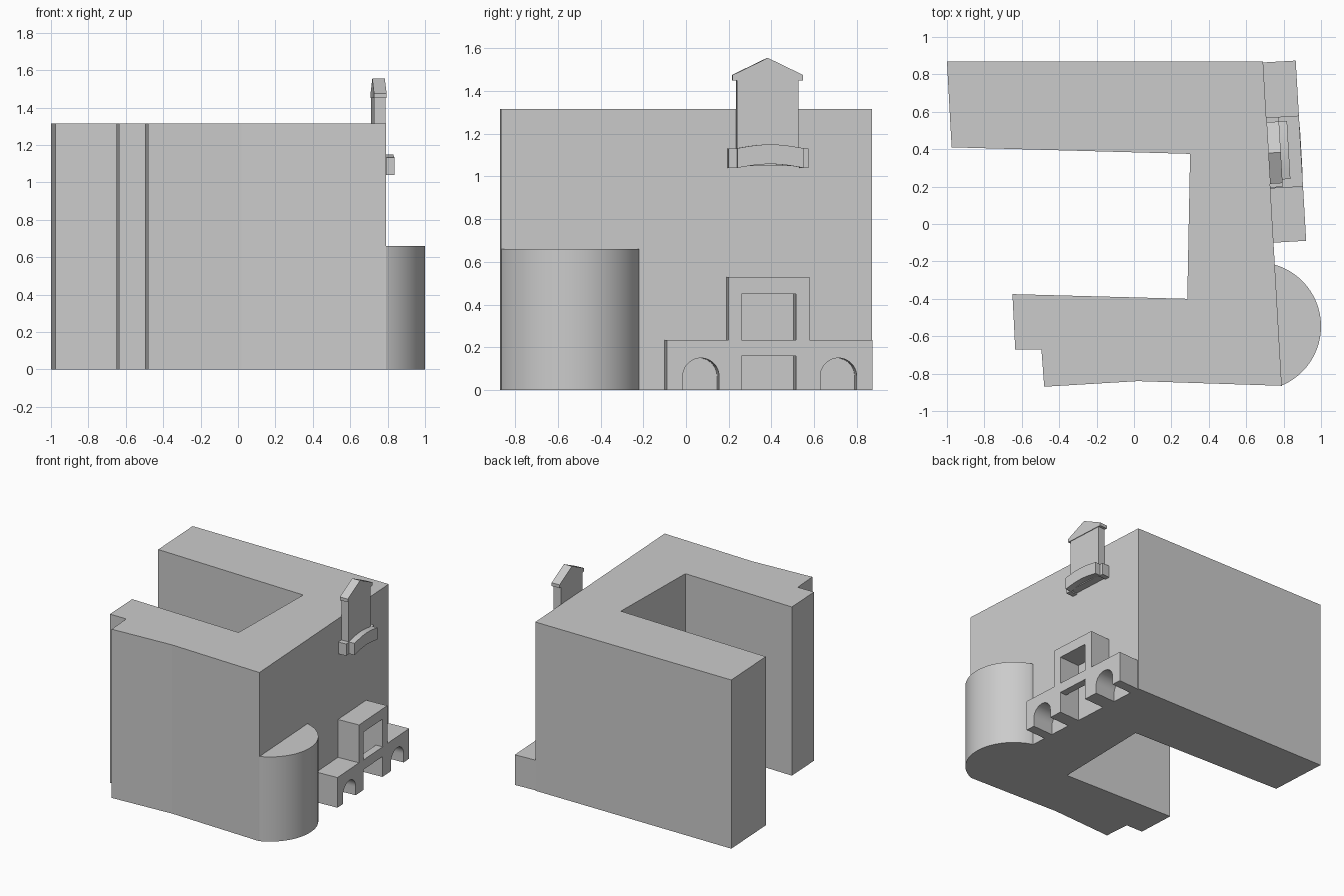
import bpy
import bmesh
import math
from mathutils import Matrix

cube = bpy.data.objects.get("Cube")
if cube:
    bpy.data.objects.remove(cube, do_unlink=True)

# One plain grey for everything
grey = bpy.data.materials.new("plain_grey")
grey.use_nodes = True
colour = (0.6, 0.6, 0.6, 1.0)
grey.diffuse_color = colour
grey.node_tree.nodes["Principled BSDF"].inputs["Base Color"].default_value = colour

# Frame of the slanted right-hand wall: local x points outward, local y runs along it
WALL = Matrix.Translation((0.74, 0, 0)) @ Matrix.Rotation(math.atan(0.058), 4, "Z")


def prism(name, outline, low, high, on_wall=False, smooth=False):
    """Extrude an outline: upward from a plan, or outward from the slanted wall."""
    bm = bmesh.new()
    if on_wall:
        verts = [bm.verts.new((low, u, z)) for u, z in outline]
        step = (high - low, 0, 0)
    else:
        verts = [bm.verts.new((x, y, low)) for x, y in outline]
        step = (0, 0, high - low)
    base = bm.faces.new(verts)
    grown = bmesh.ops.extrude_face_region(bm, geom=[base], use_keep_orig=True)["geom"]
    bmesh.ops.translate(bm, vec=step, verts=[g for g in grown if isinstance(g, bmesh.types.BMVert)])
    bmesh.ops.recalc_face_normals(bm, faces=bm.faces)
    mesh = bpy.data.meshes.new(name)
    bm.to_mesh(mesh)
    bm.free()
    mesh.materials.append(grey)
    obj = bpy.data.objects.new(name, mesh)
    bpy.context.collection.objects.link(obj)
    if on_wall:
        obj.matrix_world = WALL
    if smooth:
        bpy.ops.object.select_all(action="DESELECT")
        obj.select_set(True)
        bpy.context.view_layer.objects.active = obj
        bpy.ops.object.shade_smooth_by_angle(angle=math.radians(30))
    return obj


def rect(u0, u1, z0, z1):
    return [(u0, z0), (u1, z0), (u1, z1), (u0, z1)]


def arc(cx, cy, r, start, end, count):
    angles = [math.radians(start + (end - start) * i / count) for i in range(count + 1)]
    return [(cx + r * math.cos(a), cy + r * math.sin(a)) for a in angles]


def archway(centre, half=0.085, spring=0.065):
    """Round-headed notch, listed along the ground in rising u."""
    return [(centre - half, 0)] + arc(centre, spring, half, 180, 0, 20) + [(centre + half, 0)]


# U-shaped main block
plan = [(-1, 0.87), (0.69, 0.87), (0.79, -0.865), (0.02, -0.84), (-0.48, -0.87),
        (-0.495, -0.67), (-0.635, -0.67), (-0.65, -0.375), (0.285, -0.40),
        (0.30, 0.375), (-0.975, 0.41)]
prism("main_block", plan, 0, 1.315)

# Rounded bay on the front corner
bay = arc(0.657, -0.547, 0.343, -68, 73, 40)
prism("round_bay", [(0.75, -0.86)] + bay + [(0.74, -0.22)], 0, 0.66, smooth=True)

# Entrance porch with two arches and a tall doorway
porch = [(-0.10, 0)] + archway(0.06)
porch += [(0.25, 0), (0.25, 0.45), (0.505, 0.45), (0.505, 0)]
porch += archway(0.705) + [(0.865, 0), (0.865, 0.235), (0.57, 0.235),
                           (0.57, 0.53), (0.19, 0.53), (0.19, 0.235), (-0.10, 0.235)]
prism("porch", porch, -0.01, 0.175, on_wall=True, smooth=True)
prism("door_beam", rect(0.25, 0.51, 0.16, 0.235), 0.12, 0.177, on_wall=True)

# Gabled dormer rising above the wall
prism("dormer_body", rect(0.235, 0.525, 1.05, 1.46), 0.002, 0.062, on_wall=True)
roof = [(0.215, 1.45), (0.545, 1.45), (0.545, 1.475), (0.38, 1.555), (0.215, 1.475)]
prism("dormer_roof", roof, 0.0, 0.067, on_wall=True)

# Balcony: two end blocks and a gently arched front
for side, u in (("front", 0.195), ("back", 0.53)):
    prism("balcony_end_" + side, rect(u, u + 0.04, 1.04, 1.132), -0.01, 0.066, on_wall=True)


def bow(z, rise, count=16):
    return [(0.235 + 0.31 * i / count, z + rise * math.sin(math.pi * i / count))
            for i in range(count + 1)]


band = bow(1.04, 0.018) + bow(1.132, 0.018)[::-1]
prism("balcony_front", band, 0.055, 0.11, on_wall=True, smooth=True)
